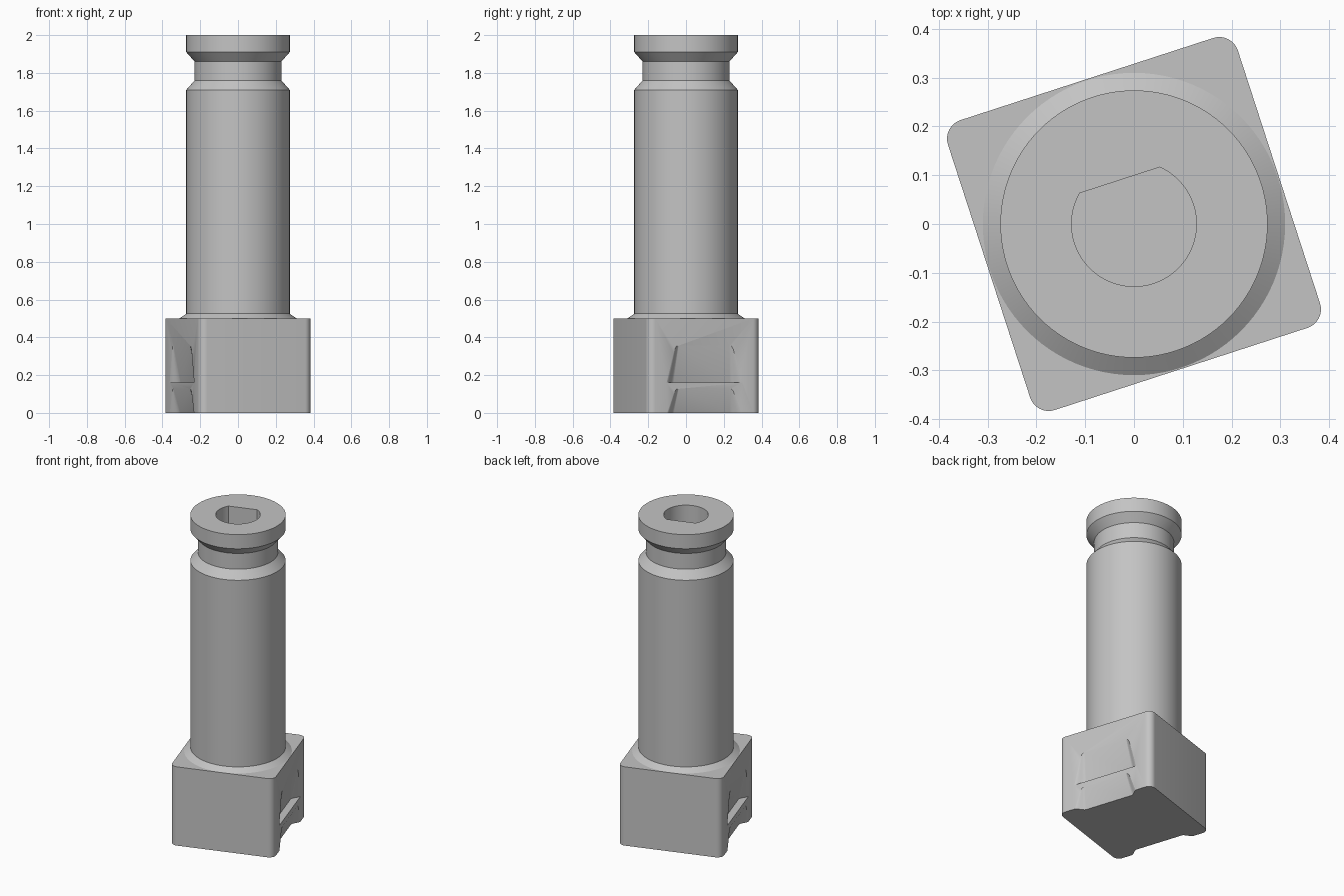
import bpy, bmesh, math
from mathutils import Matrix, Vector

cube = bpy.data.objects.get("Cube")
if cube:
    bpy.data.objects.remove(cube, do_unlink=True)

TURN = math.radians(18)   # base is twisted about z
HALF = 0.3125             # half side of the base

grey = bpy.data.materials.new("plain grey")
grey.use_nodes = True
grey.diffuse_color = (0.55, 0.55, 0.55, 1)
grey.node_tree.nodes["Principled BSDF"].inputs["Base Color"].default_value = (0.55, 0.55, 0.55, 1)


def loft(name, rings, turn=0.0):
    """Closed solid through rings of equal length, capped at both ends."""
    bm = bmesh.new()
    loops = [[bm.verts.new(p) for p in ring] for ring in rings]
    for a, b in zip(loops, loops[1:]):
        for i in range(len(a)):
            j = (i + 1) % len(a)
            bm.faces.new((a[i], a[j], b[j], b[i]))
    bm.faces.new(loops[0])
    bm.faces.new(loops[-1])
    bmesh.ops.recalc_face_normals(bm, faces=bm.faces)
    bm.transform(Matrix.Rotation(turn, 4, 'Z'))
    mesh = bpy.data.meshes.new(name)
    bm.to_mesh(mesh)
    bm.free()
    mesh.materials.append(grey)
    obj = bpy.data.objects.new(name, mesh)
    bpy.context.collection.objects.link(obj)
    return obj


def circle(r, z, n=96):
    return [(r * math.cos(2 * math.pi * i / n), r * math.sin(2 * math.pi * i / n), z) for i in range(n)]


def rounded_square(half, r, z, n=8):
    pts = []
    for k in range(4):
        c = Matrix.Rotation(k * math.pi / 2, 3, 'Z') @ Vector((half - r, half - r, z))
        for i in range(n + 1):
            a = (k + i / n) * math.pi / 2
            pts.append((c.x + r * math.cos(a), c.y + r * math.sin(a), z))
    return pts


def cut(target, cutters):
    for c in cutters:
        mod = target.modifiers.new(c.name, 'BOOLEAN')
        mod.operation = 'DIFFERENCE'
        mod.solver = 'EXACT'
        mod.object = c
    bpy.context.view_layer.update()
    deps = bpy.context.evaluated_depsgraph_get()
    mesh = bpy.data.meshes.new_from_object(target.evaluated_get(deps))
    target.modifiers.clear()
    target.data = mesh
    for c in cutters:
        bpy.data.objects.remove(c, do_unlink=True)


def smooth(obj, degrees):
    bpy.ops.object.select_all(action='DESELECT')
    obj.select_set(True)
    bpy.context.view_layer.objects.active = obj
    bpy.ops.object.shade_smooth_by_angle(angle=math.radians(degrees))


def grip_section(half_out, half_in, depth, z):
    """Outline of a grip recess, with softly curved ends."""
    pts = [(HALF + 0.03, -half_out, z)]
    n = 10
    for side in (-1, 1):
        for i in range(n + 1):
            t = i / n if side < 0 else 1 - i / n
            s = t * t * (3 - 2 * t)
            pts.append((HALF + 0.001 - depth * s, side * (half_out + (half_in - half_out) * t), z))
    pts.append((HALF + 0.03, half_out, z))
    return pts


# Square base with two stacked finger recesses on opposite sides
base = loft("base", [rounded_square(HALF, 0.04, 0), rounded_square(HALF, 0.04, 0.5)], TURN)
cutters = []
for k in range(2):
    for top, bottom in ((0.36, 0.16), (0.13, -0.01)):
        cutters.append(loft("grip_cutter", [grip_section(0.165, 0.14, 0, top),
                                            grip_section(0.215, 0.155, 0.045, bottom)],
                            TURN + k * math.pi))
cut(base, cutters)
smooth(base, 25)

# Round post with a grooved head
profile = [(0.31, 0.5), (0.274, 0.525), (0.274, 1.71), (0.23, 1.76),
           (0.23, 1.86), (0.274, 1.91), (0.274, 2.0)]
post = loft("post", [circle(r, z) for r, z in profile])

# D-shaped socket in the head
R, FLAT = 0.128, 0.0945
start = math.pi - math.asin(FLAT / R)
sweep = math.pi + 2 * math.asin(FLAT / R)
socket = [[(R * math.cos(start + sweep * i / 64), R * math.sin(start + sweep * i / 64), z)
           for i in range(65)] for z in (1.6, 2.05)]
cut(post, [loft("socket_cutter", socket, TURN)])
smooth(post, 25)
